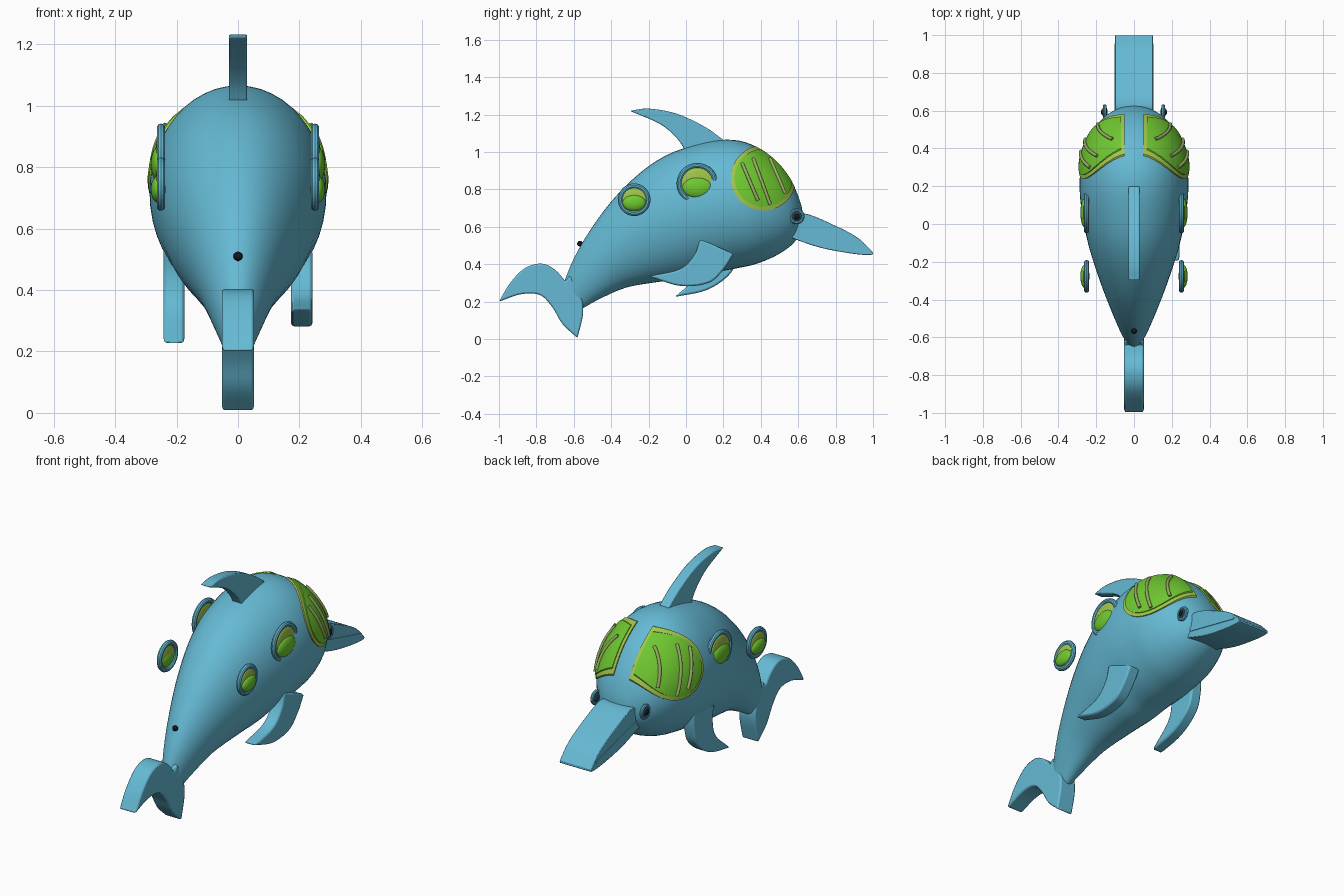
import bpy, bmesh, math
from mathutils import Vector, Matrix
from mathutils.bvhtree import BVHTree

cube = bpy.data.objects.get("Cube")
if cube:
    bpy.data.objects.remove(cube, do_unlink=True)


def material(name, r, g, b):
    m = bpy.data.materials.new(name)
    m.use_nodes = True
    m.diffuse_color = (r, g, b, 1)
    m.node_tree.nodes["Principled BSDF"].inputs["Base Color"].default_value = (r, g, b, 1)
    return m


BLUE = material("sea blue", .13, .49, .66)
GREEN = material("leaf green", .16, .58, .03)
LIME = material("pale lime", .36, .56, .07)
OLIVE = material("soft olive", .32, .42, .13)
NAVY = material("dark navy", .02, .06, .1)
BLACK = material("black", .006, .008, .012)


def finish(name, bm, mat, smooth=True):
    bmesh.ops.recalc_face_normals(bm, faces=bm.faces)
    me = bpy.data.meshes.new(name)
    bm.to_mesh(me)
    bm.free()
    me.materials.append(mat)
    ob = bpy.data.objects.new(name, me)
    bpy.context.collection.objects.link(ob)
    if smooth:
        bpy.ops.object.select_all(action='DESELECT')
        ob.select_set(True)
        bpy.context.view_layer.objects.active = ob
        bpy.ops.object.shade_smooth_by_angle(angle=math.radians(35))
    return ob


def spline(pts, steps):
    """Catmull-Rom curve through points of any dimension."""
    p = [Vector(q) for q in pts]
    p = [p[0] * 2 - p[1]] + p + [p[-1] * 2 - p[-2]]
    out = []
    for a, b, c, d in zip(p, p[1:], p[2:], p[3:]):
        for i in range(steps):
            t = i / steps
            out.append((b * 2 + (c - a) * t + (a * 2 - b * 5 + c * 4 - d) * t * t
                        + (b * 3 - a - c * 3 + d) * t ** 3) / 2)
    return out + [p[-2]]


# Body stations: top y, top z, bottom y, bottom z, half width
STATIONS = [(.627, .645, .625, .61, .02), (.615, .72, .6, .545, .09), (.57, .83, .55, .49, .165),
            (.48, .95, .47, .44, .23), (.35, 1.04, .37, .4, .275), (.22, 1.066, .28, .38, .287),
            (.07, 1.043, .2, .365, .285), (-.1, .985, .1, .35, .265), (-.25, .885, 0, .325, .235),
            (-.4, .735, -.15, .305, .185), (-.52, .57, -.32, .275, .13),
            (-.6, .43, -.46, .215, .085), (-.65, .31, -.55, .165, .05)]


def body_mesh(inflate=0, sides=48):
    bm = bmesh.new()
    rings = []
    for s in spline([Vector(q) for q in STATIONS], 4):
        top, bot = Vector((0, s[0], s[1])), Vector((0, s[2], s[3]))
        mid, up = (top + bot) / 2, (top - bot) / 2
        rings.append([bm.verts.new(mid + up * math.cos(a) + Vector((s[4] * math.sin(a), 0, 0)))
                      for a in (math.tau * k / sides for k in range(sides))])
    for r, q in zip(rings, rings[1:]):
        for k in range(sides):
            n = (k + 1) % sides
            bm.faces.new((r[k], r[n], q[n], q[k]))
    bm.faces.new(rings[0])
    bm.faces.new(rings[-1])
    bmesh.ops.recalc_face_normals(bm, faces=bm.faces)
    bm.normal_update()
    for v, n in [(v, v.normal.copy()) for v in bm.verts]:
        v.co += n * inflate
    return bm


def slab(name, arcs, x0, x1, mat=BLUE, bevel=.01, turn=0, pivot=(0, 0)):
    """Side outline made of smooth arcs, extruded across x."""
    pts = []
    for arc in arcs:
        pts += spline([Vector(q) for q in arc], 5 if len(arc) > 2 else 1)[:-1]
    bm = bmesh.new()
    face = bm.faces.new([bm.verts.new((x0, p[0], p[1])) for p in pts])
    ext = bmesh.ops.extrude_face_region(bm, geom=[face])["geom"]
    bmesh.ops.translate(bm, vec=(x1 - x0, 0, 0),
                        verts=[v for v in ext if isinstance(v, bmesh.types.BMVert)])
    bmesh.ops.rotate(bm, cent=(0, *pivot), matrix=Matrix.Rotation(turn, 3, 'X'), verts=bm.verts)
    ob = finish(name, bm, mat)
    if bevel:
        mod = ob.modifiers.new("rounded edges", 'BEVEL')
        mod.width, mod.segments, mod.limit_method = bevel, 2, 'ANGLE'
        mod.angle_limit = math.radians(40)
    return ob


def mirror(ob):
    ob.modifiers.new("both sides", 'MIRROR')
    return ob


def ellipsoid(name, centre, radii, mat):
    bm = bmesh.new()
    bmesh.ops.create_uvsphere(bm, u_segments=24, v_segments=14, radius=1, matrix=Matrix.Translation(
        centre) @ Matrix.Diagonal((*radii, 1)))
    return finish(name, bm, mat)


def ring(name, centre, major, minor, mat, n=40, m=10):
    """Torus with its axis along x."""
    bm = bmesh.new()
    g = [[bm.verts.new(Vector(centre) + Vector((minor * math.sin(b),
          (major + minor * math.cos(b)) * math.cos(a), (major + minor * math.cos(b)) * math.sin(a))))
          for b in (math.tau * j / m for j in range(m))] for a in (math.tau * i / n for i in range(n))]
    for i in range(n):
        for j in range(m):
            bm.faces.new((g[i][j], g[i - 1][j], g[i - 1][j - 1], g[i][j - 1]))
    return finish(name, bm, mat)


finish("body", body_mesh(), BLUE)

# Beak with its mouth line
slab("beak", [[(.55, .63), (.63, .672), (.8, .605), (.92, .54), (.998, .465)],
              [(.998, .465), (.99, .45), (.9, .455), (.72, .488), (.55, .545)],
              [(.55, .545), (.55, .63)]], -.1, .1)
slab("mouth_line", [[(.59, .592), (.955, .496)], [(.955, .496), (.955, .484)],
                    [(.955, .484), (.59, .568)], [(.59, .568), (.59, .592)]], -.104, .104, bevel=0)

# Dorsal fin
slab("dorsal_fin", [[(-.3, 1.22), (-.2, 1.232), (-.05, 1.205), (.1, 1.135), (.2, 1.065)],
                    [(.2, 1.065), (.15, .98)], [(.15, .98), (.0, 1.0)],
                    [(.0, 1.0), (-.05, 1.075), (-.14, 1.15), (-.3, 1.22)]], -.03, .03)

# Tail flukes
slab("tail", [[(-1, .2), (-.94, .3), (-.86, .38), (-.77, .403), (-.7, .37), (-.645, .31)],
              [(-.645, .31), (-.62, .34)],
              [(-.62, .34), (-.565, .24), (-.55, .14), (-.58, .005)],
              [(-.58, .005), (-.66, .08), (-.715, .17), (-.78, .235), (-.88, .24), (-1, .2)]],
     -.052, .052)

# Flippers, the one on the -x side swung further down
FLIPPER = [[(-.2, .335), (-.03, .284), (.12, .3), (.2, .37), (.255, .455)],
           [(.255, .455), (.075, .535)],
           [(.075, .535), (.045, .45), (-.03, .375), (-.2, .335)]]
slab("left_flipper", FLIPPER, .173, .242)
low = slab("right_flipper", FLIPPER, -.242, -.175, turn=math.radians(29), pivot=(-.2, .335))
low.location = (0, .14, -.11)


# Curved windscreens: the body shell kept inside a round cutter on each side
def windscreen(name, inflate, radius, inner, mat):
    ob = finish(name, body_mesh(inflate), mat)
    bm = bmesh.new()
    bmesh.ops.create_cone(bm, cap_ends=True, segments=64, radius1=radius, radius2=radius, depth=.5,
                          matrix=Matrix.Translation((inner + .25, .415, .862))
                          @ Matrix.Rotation(math.pi / 2, 4, 'Y'))
    cutter = finish(name + "_cutter", bm, mat, False)
    mod = ob.modifiers.new("cut", 'BOOLEAN')
    mod.operation, mod.object, mod.solver = 'INTERSECT', cutter, 'EXACT'
    bpy.context.view_layer.objects.active = ob
    bpy.ops.object.modifier_apply(modifier=mod.name)
    bpy.data.objects.remove(cutter, do_unlink=True)
    mirror(ob)


windscreen("windscreen_rim", .007, .175, .05, LIME)
windscreen("windscreen_glass", .012, .155, .068, GREEN)

# Raised bars following the windscreen surface
shell = body_mesh(.015)
tree = BVHTree.FromBMesh(shell)
shell.free()
BARS = [((.3, .94), (.385, .74)), ((.36, .965), (.45, .72)), ((.45, .965), (.53, .78))]
for side, label in ((1, "left"), (-1, "right")):
    for i, (a, b) in enumerate(BARS):
        hits = []
        for k in range(13):
            y, z = Vector(a).lerp(Vector(b), k / 12)
            p = tree.ray_cast(Vector((1, y, z)), Vector((-1, 0, 0)))[0]
            if p:
                hits.append(p)
        cu = bpy.data.curves.new("bar", 'CURVE')
        cu.dimensions, cu.bevel_depth, cu.bevel_resolution = '3D', .009, 2
        cu.use_fill_caps = True
        sp = cu.splines.new('POLY')
        sp.points.add(len(hits) - 1)
        for q, p in zip(sp.points, hits):
            q.co = (p.x * side, p.y, p.z, 1)
        cu.materials.append(OLIVE)
        bar = bpy.data.objects.new(f"{label}_windscreen_bar_{i + 1}", cu)
        bpy.context.collection.objects.link(bar)

# Portholes
for name, y, z, r in (("front", .06, .832, .11), ("rear", -.277, .745, .087)):
    mirror(ring(name + "_porthole_ring", (.251, y, z), r - .014, .014, BLUE))
    mirror(ellipsoid(name + "_porthole_pane", (.255, y, z), (.013, r * .8, r * .76), LIME))
    mirror(ellipsoid(name + "_porthole_glass", (.26, y, z - r * .2), (.024, r * .72, r * .5), GREEN))

# Eyes
mirror(ring("eye_ring", (.155, .592, .656), .032, .01, BLUE))
mirror(ellipsoid("eye_iris", (.155, .592, .656), (.015, .03, .03), NAVY))
mirror(ellipsoid("eye_pupil", (.163, .592, .656), (.013, .017, .017), BLACK))

# Blowhole
ellipsoid("blowhole", (0, -.567, .51), (.015, .015, .015), BLACK)
